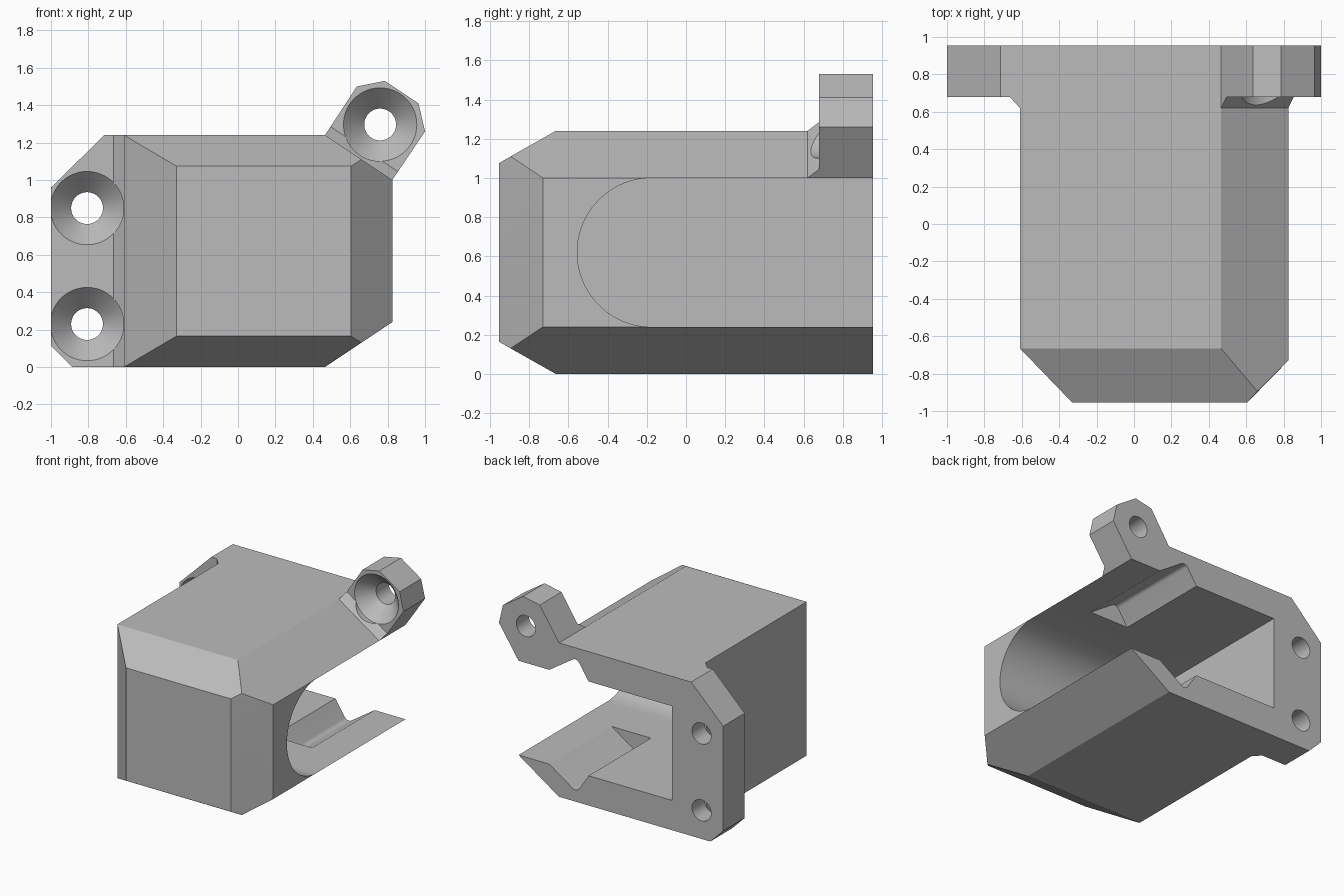
import bpy, bmesh, math
from mathutils import Vector

if "Cube" in bpy.data.objects:
    bpy.data.objects.remove(bpy.data.objects["Cube"])

grey = bpy.data.materials.new("grey plastic")
grey.diffuse_color = (0.5, 0.5, 0.5, 1)
grey.use_nodes = True
grey.node_tree.nodes["Principled BSDF"].inputs["Base Color"].default_value = grey.diffuse_color

BACK, TOP = 0.955, 1.24


def finish(bm, name):
    bmesh.ops.recalc_face_normals(bm, faces=bm.faces)
    mesh = bpy.data.meshes.new(name)
    bm.to_mesh(mesh)
    bm.free()
    mesh.materials.append(grey)
    ob = bpy.data.objects.new(name, mesh)
    bpy.context.collection.objects.link(ob)
    return ob


def hull(name, pts):
    bm = bmesh.new()
    for p in pts:
        bm.verts.new(p)
    res = bmesh.ops.convex_hull(bm, input=bm.verts)
    junk = [g for g in res["geom_interior"] if isinstance(g, bmesh.types.BMVert)]
    bmesh.ops.delete(bm, geom=junk, context="VERTS")
    bmesh.ops.dissolve_limit(bm, angle_limit=0.02, verts=bm.verts, edges=bm.edges)
    return finish(bm, name)


def prism(name, pts, axis, lo, hi):
    """Extrude a 2D outline along one axis from lo to hi."""
    place = {"x": lambda a, b, t: (t, a, b),
             "y": lambda a, b, t: (a, t, b),
             "z": lambda a, b, t: (a, b, t)}[axis]
    bm = bmesh.new()
    r0 = [bm.verts.new(place(a, b, lo)) for a, b in pts]
    r1 = [bm.verts.new(place(a, b, hi)) for a, b in pts]
    n = len(pts)
    bm.faces.new(r0)
    bm.faces.new(r1)
    for i in range(n):
        j = (i + 1) % n
        bm.faces.new((r0[i], r0[j], r1[j], r1[i]))
    return finish(bm, name)


def screw_hole(name, x, z, segs=64):
    """Countersunk hole along y."""
    bm = bmesh.new()
    rings = []
    for y, r in ((0.55, 0.196), (0.68, 0.196), (0.795, 0.085), (1.05, 0.085)):
        rings.append([bm.verts.new((x + r * math.cos(2 * math.pi * i / segs), y,
                                    z + r * math.sin(2 * math.pi * i / segs)))
                      for i in range(segs)])
    bm.faces.new(rings[0])
    bm.faces.new(rings[-1])
    for a, b in zip(rings, rings[1:]):
        for i in range(segs):
            j = (i + 1) % segs
            bm.faces.new((a[i], a[j], b[j], b[i]))
    return finish(bm, name)


def combine(target, other, op):
    mod = target.modifiers.new(op, "BOOLEAN")
    mod.operation, mod.solver, mod.object = op, "EXACT", other
    bpy.context.view_layer.update()
    deps = bpy.context.evaluated_depsgraph_get()
    mesh = bpy.data.meshes.new_from_object(target.evaluated_get(deps))
    target.modifiers.clear()
    target.data = mesh
    bpy.data.objects.remove(other)


# Main shell: a block with chamfered front and right side
pts = []
for flip in (False, True):
    for x, y, z in ((-0.33, -0.955, 1.075), (0.605, -0.955, 1.075),
                    (-0.61, -0.665, TOP), (0.465, -0.665, TOP),
                    (0.66, -0.895, 1.11), (0.825, -0.73, 1.0),
                    (-0.61, BACK, TOP), (0.465, BACK, TOP), (0.825, BACK, 1.0)):
        pts.append((x, y, TOP - z if flip else z))
housing = hull("housing", pts)

# Left mounting flange and its small reinforcing bevel
combine(housing, prism("flange", [(-0.58, 0), (-0.885, 0), (-1, 0.115), (-1, 0.96),
                                  (-0.715, TOP), (-0.58, TOP)], "y", 0.68, BACK), "UNION")
combine(housing, prism("flange_bevel", [(-0.61, 0.62), (-0.665, 0.68), (-0.665, 0.75),
                                        (-0.58, 0.75), (-0.58, 0.62)], "z", 0, TOP), "UNION")

# Angled ear at upper right, with the same bevel
combine(housing, prism("ear", [(0.465, TOP), (0.635, 1.5), (0.785, 1.53), (0.965, 1.41),
                               (1.0, 1.26), (0.825, 1.0), (0.6, 1.1)], "y", 0.68, BACK), "UNION")
a, b = Vector((0.465, 0, TOP)), Vector((0.825, 0, 1.0))
out = Vector((0.03, 0, 0.045))
ear_bevel = [p + Vector((0, 0.62, 0)) for p in (a, b)]
ear_bevel += [p + out + Vector((0, y, 0)) for p in (a, b) for y in (0.68, 0.72)]
ear_bevel += [p + Vector((0, 0.72, 0)) for p in (a, b)]
ear_bevel += [(0.6, y, 1.12) for y in (0.62, 0.72)]
combine(housing, hull("ear_bevel", ear_bevel), "UNION")

# Round-ended pocket, open at the right and the back
pocket = [(1.1, 0.24), (1.1, 1.0)]
for i in range(49):
    t = math.pi / 2 + math.pi * i / 48
    pocket.append((-0.175 + 0.38 * math.cos(t), 0.62 + 0.38 * math.sin(t)))
combine(housing, prism("pocket", pocket, "x", -0.545, 1.1), "DIFFERENCE")

# Slanted grooves with a rounded root in the pocket floor and ceiling
apex, u, v, r = Vector((0.308, 0.078)), Vector((-0.555, 0.832)), Vector((0.832, 0.555)), 0.04
groove = [apex + u * 0.23]
for i in range(9):
    t = math.pi / 2 * i / 8
    groove.append(apex + (u + v) * r - (v * math.cos(t) + u * math.sin(t)) * r)
groove += [apex + v * 0.33]
for flip in (False, True):
    outline = [(p.x, TOP - p.y if flip else p.y) for p in groove]
    combine(housing, prism("groove", outline, "y", 0.16, 1.1), "DIFFERENCE")

# Countersunk screw holes
for x, z in ((-0.807, 0.85), (-0.807, 0.23), (0.76, 1.297)):
    combine(housing, screw_hole("screw_hole", x, z), "DIFFERENCE")

# Smooth only the rounded surfaces
bpy.context.view_layer.objects.active = housing
housing.select_set(True)
bpy.ops.object.shade_smooth_by_angle(angle=math.radians(25))
